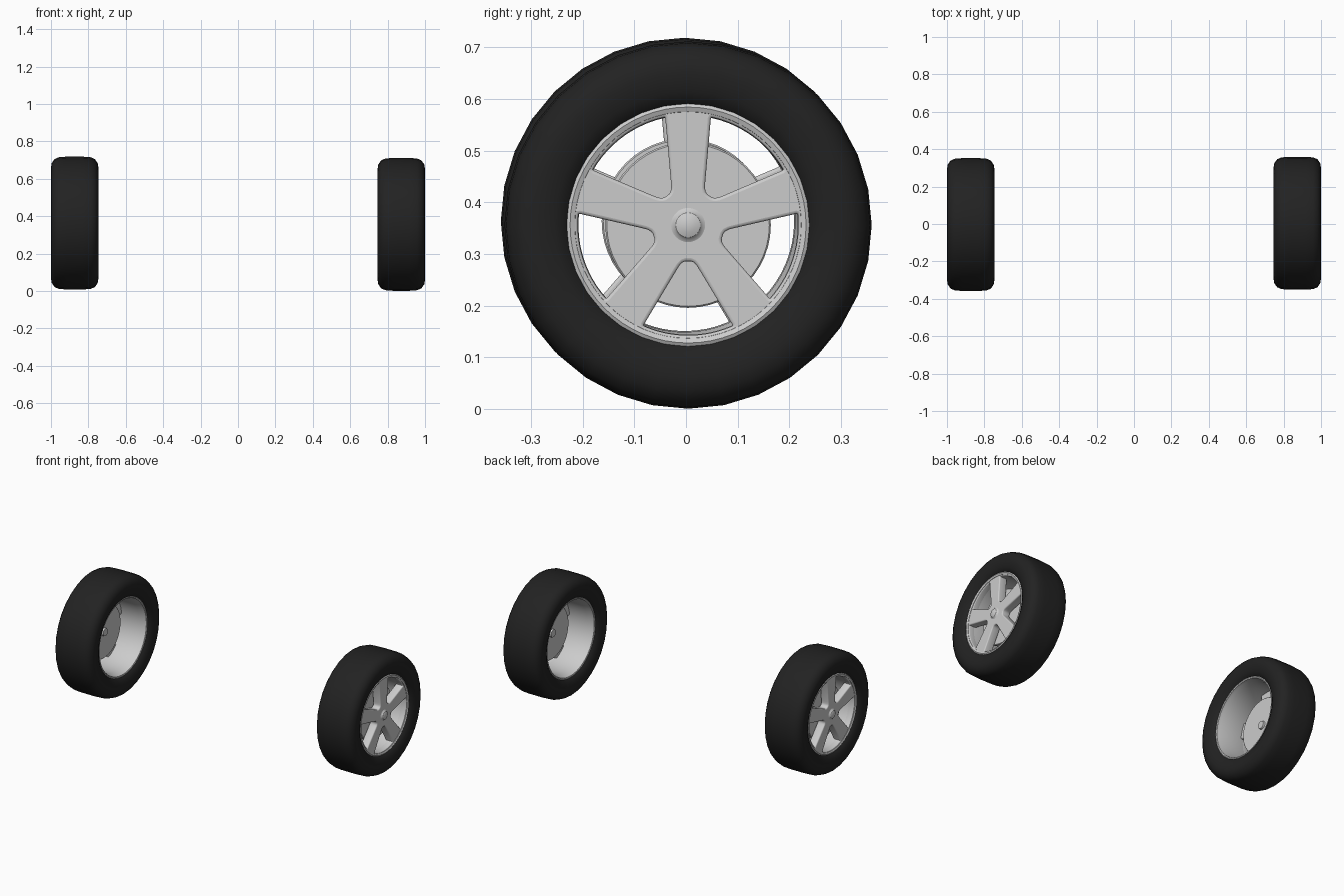
import bpy, bmesh
from math import sin, cos, pi, radians
from mathutils import Matrix, Vector

if "Cube" in bpy.data.objects:
    bpy.data.objects.remove(bpy.data.objects["Cube"])

rubber = bpy.data.materials.new("rubber")
rubber.diffuse_color = (0.016, 0.016, 0.016, 1)
rubber.use_nodes = True
rubber.node_tree.nodes["Principled BSDF"].inputs["Base Color"].default_value = rubber.diffuse_color


def lathe(name, profile, steps, closed=True):
    """Spin an (x, radius) profile about the x axis."""
    bm = bmesh.new()
    vs = [bm.verts.new((x, 0, r)) for x, r in profile]
    edges = [bm.edges.new(p) for p in zip(vs, vs[1:])]
    if closed:
        edges.append(bm.edges.new((vs[-1], vs[0])))
    bmesh.ops.spin(bm, geom=vs + edges, cent=(0, 0, 0), axis=(1, 0, 0),
                   angle=2 * pi, steps=steps)
    bmesh.ops.remove_doubles(bm, verts=bm.verts, dist=1e-5)
    bmesh.ops.recalc_face_normals(bm, faces=bm.faces)
    mesh = bpy.data.meshes.new(name)
    bm.to_mesh(mesh)
    bm.free()
    return mesh


def spoke_plate():
    """Disc with five rounded wedge windows, as a bevelled flat curve."""
    curve = bpy.data.curves.new("spokes", 'CURVE')
    curve.dimensions = '2D'
    curve.fill_mode = 'BOTH'
    curve.extrude = 0.019
    curve.bevel_depth = 0.006
    curve.bevel_resolution = 2

    def loop(points):
        s = curve.splines.new('POLY')
        s.points.add(len(points) - 1)
        for p, (x, y) in zip(s.points, points):
            p.co = (x, y, 0, 1)
        s.use_cyclic_u = True

    loop([(0.222 * cos(2 * pi * i / 64), 0.222 * sin(2 * pi * i / 64)) for i in range(64)])
    # one window along +x: side, rounded corner, outer arc, then mirrored side
    half = [(0.064, 0.006), (0.067, 0.014), (0.074, 0.021), (0.085, 0.028), (0.19, 0.091), (0.196, 0.092)]
    arc = [(0.219 * cos(radians(a)), 0.219 * sin(radians(a))) for a in range(24, -25, -4)]
    window = half + arc + [(x, -y) for x, y in reversed(half)]
    for k in range(5):
        a = -pi / 2 + k * 2 * pi / 5
        loop([(x * cos(a) - y * sin(a), x * sin(a) + y * cos(a)) for x, y in window])

    tmp = bpy.data.objects.new("spoke_curve", curve)
    bpy.context.collection.objects.link(tmp)
    graph = bpy.context.evaluated_depsgraph_get()
    mesh = bpy.data.meshes.new_from_object(tmp.evaluated_get(graph))
    bpy.data.objects.remove(tmp)
    # lay the plate against the outer side: curve x,y,z -> wheel y,z,x
    mesh.transform(Matrix(((0, 0, 1, 0.077), (1, 0, 0, 0), (0, 1, 0, 0), (0, 0, 0, 1))))
    return mesh


side = [(0.09, 0.225), (0.108, 0.237), (0.12, 0.258), (0.127, 0.295),
        (0.123, 0.32), (0.108, 0.342), (0.085, 0.352), (0.045, 0.355)]
parts = {
    "tyre": lathe("tyre", side + [(-x, r) for x, r in reversed(side)], 32),
    "rim": lathe("rim", [(0.092, 0.238), (0.104, 0.235), (0.108, 0.228), (0.104, 0.219),
                         (0.06, 0.212), (-0.06, 0.214), (-0.09, 0.222), (-0.104, 0.224),
                         (-0.106, 0.23), (-0.104, 0.236), (-0.09, 0.238)], 64),
    "spokes": spoke_plate(),
    "hub_cap": lathe("hub_cap", [(0.095, 0), (0.095, 0.034), (0.102, 0.033), (0.105, 0.027), (0.11, 0.024),
                                 (0.114, 0.014), (0.116, 0)], 32, False),
    "brake_disc": lathe("brake_disc", [(0.012, 0), (0.012, 0.022), (0.022, 0.024), (0.022, 0.157),
                                       (0.025, 0.16), (0.045, 0.16), (0.048, 0.157),
                                       (0.048, 0.06), (0.06, 0.055), (0.06, 0)], 48, False),
}
parts["tyre"].materials.append(rubber)

# the same wheel on both sides, the left one turned half round
for label, centre, turn in (("right", (0.873, 0.004, 0.356), 0), ("left", (-0.873, -0.003, 0.363), pi)):
    for name, mesh in parts.items():
        ob = bpy.data.objects.new(f"{label}_{name}", mesh)
        ob.matrix_world = Matrix.Translation(Vector(centre)) @ Matrix.Rotation(turn, 4, 'Z')
        bpy.context.collection.objects.link(ob)
        if label == "right":
            bpy.ops.object.select_all(action='DESELECT')
            ob.select_set(True)
            bpy.context.view_layer.objects.active = ob
            bpy.ops.object.shade_smooth_by_angle(angle=radians(35))
